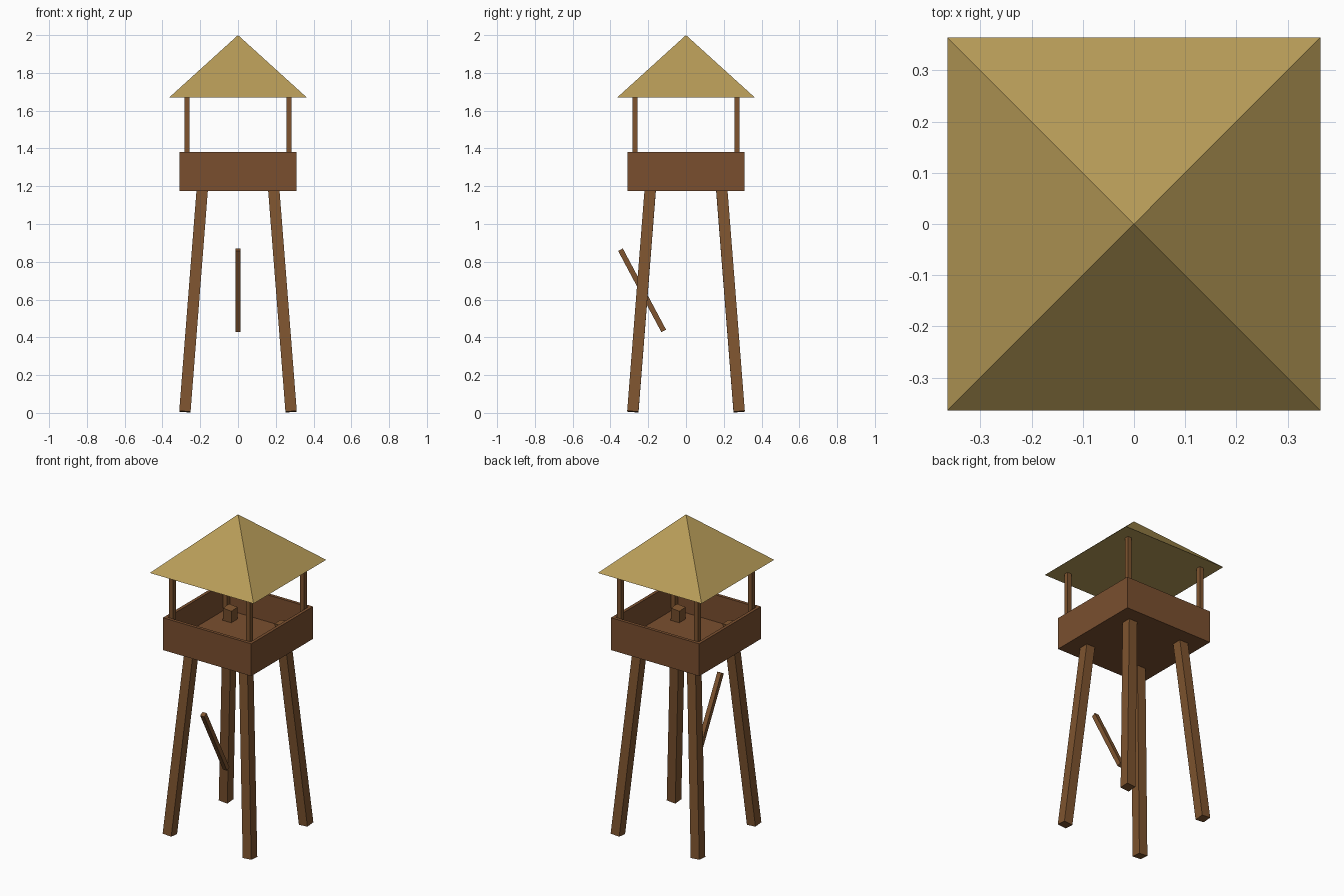
import bpy
import math
from mathutils import Vector

cube = bpy.data.objects.get("Cube")
if cube:
    bpy.data.objects.remove(cube, do_unlink=True)


def material(name, rgb):
    """Make a flat material from 0-255 display values."""
    color = [(c / 255 / 12.92) if c < 11 else ((c / 255 + 0.055) / 1.055) ** 2.4 for c in rgb] + [1]
    mat = bpy.data.materials.new(name)
    mat.use_nodes = True
    mat.diffuse_color = color
    bsdf = next(n for n in mat.node_tree.nodes if n.type == 'BSDF_PRINCIPLED')
    bsdf.inputs["Base Color"].default_value = color
    return mat


wall_wood = material("wall wood", (122, 79, 47))
beam_wood = material("beam wood", (126, 84, 47))
thatch = material("thatch", (183, 156, 88))


def box(name, center, size, mat, rotation=(0, 0, 0)):
    bpy.ops.mesh.primitive_cube_add(size=1, location=center, rotation=rotation)
    obj = bpy.context.object
    obj.name = name
    obj.scale = size
    obj.data.materials.append(mat)
    return obj


HALF = 0.31        # half width of the platform
WALL = 0.02        # wall thickness
FLOOR_Z, RAIL_Z, EAVES_Z = 1.175, 1.38, 1.67
LEAN = 0.078       # tilt of the legs

# Leaning legs, whose tops poke through the floor, and the roof posts
for sx, side in ((-1, "right"), (1, "left")):
    for sy, end in ((-1, "front"), (1, "back")):
        box(f"leg_{end}_{side}", (sx * 0.231, sy * 0.231, 0.649), (0.06, 0.06, 1.293),
            beam_wood, (sy * LEAN, -sx * LEAN, 0))
        bottom = FLOOR_Z + 0.02
        box(f"post_{end}_{side}", (sx * 0.27, sy * 0.27, (bottom + EAVES_Z) / 2),
            (0.028, 0.028, EAVES_Z - bottom), beam_wood)

# Platform floor and the four walls around it
box("floor", (0, 0, FLOOR_Z + 0.0175), (2 * HALF, 2 * HALF, 0.035), wall_wood)
wall_z, wall_h = (FLOOR_Z + RAIL_Z) / 2, RAIL_Z - FLOOR_Z
offset = HALF - WALL / 2
for s, end, side in ((-1, "front", "right"), (1, "back", "left")):
    box(f"wall_{end}", (0, s * offset, wall_z), (2 * HALF, WALL, wall_h), wall_wood)
    box(f"wall_{side}", (s * offset, 0, wall_z), (WALL, 2 * (HALF - WALL), wall_h), wall_wood)

# Pyramid roof
bpy.ops.mesh.primitive_cone_add(vertices=4, radius1=0.364 * math.sqrt(2), radius2=0, depth=2 - EAVES_Z,
                                location=(0, 0, (2 + EAVES_Z) / 2), rotation=(0, 0, math.pi / 4))
roof = bpy.context.object
roof.name = "roof"
roof.data.materials.append(thatch)

# Slanted pole at the front
top, foot = Vector((0, -0.347, 0.864)), Vector((0, -0.118, 0.434))
along = top - foot
box("slanted_pole", (top + foot) / 2, (0.028, 0.028, along.length), beam_wood,
    (math.atan2(-along.y, along.z), 0, 0))
